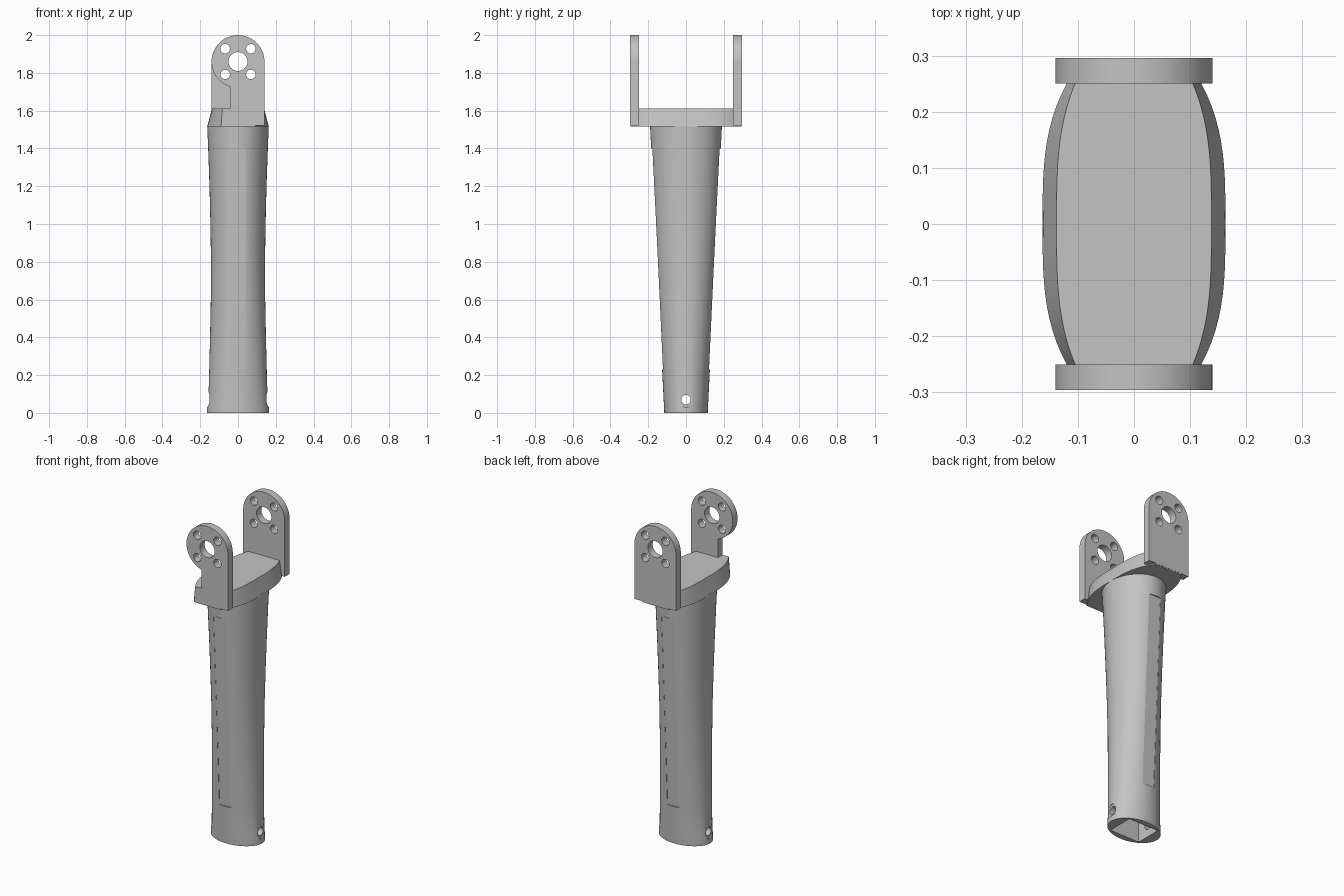
import bpy, bmesh, math
from mathutils import Matrix

if "Cube" in bpy.data.objects:
    bpy.data.objects.remove(bpy.data.objects["Cube"])

grey = bpy.data.materials.new("satin grey")
grey.diffuse_color = (0.55, 0.55, 0.55, 1)
grey.use_nodes = True
grey.node_tree.nodes["Principled BSDF"].inputs["Base Color"].default_value = grey.diffuse_color


def loft(name, rings):
    """Closed solid through a list of equal-length point rings."""
    bm = bmesh.new()
    vs = [[bm.verts.new(p) for p in r] for r in rings]
    n = len(vs[0])
    for a, b in zip(vs, vs[1:]):
        for i in range(n):
            j = (i + 1) % n
            bm.faces.new((a[i], a[j], b[j], b[i]))
    bm.faces.new(vs[0][::-1])
    bm.faces.new(vs[-1])
    bmesh.ops.recalc_face_normals(bm, faces=bm.faces)
    me = bpy.data.meshes.new(name)
    bm.to_mesh(me)
    bm.free()
    ob = bpy.data.objects.new(name, me)
    bpy.context.collection.objects.link(ob)
    me.materials.append(grey)
    return ob


def rod(axis, u, v, r, lo, hi, n=32):
    """Round cutter along x or y at (u, v) in the other two axes."""
    rings = []
    for w in (lo, hi):
        pts = []
        for i in range(n):
            a = math.tau * i / n
            p, q = u + r * math.cos(a), v + r * math.sin(a)
            pts.append((w, p, q) if axis == "x" else (p, w, q))
        rings.append(pts)
    return loft("cutter", rings)


def box(x0, x1, y0, y1, z0, z1):
    return loft("cutter", [[(x0, y0, z), (x1, y0, z), (x1, y1, z), (x0, y1, z)]
                           for z in (z0, z1)])


def cut(ob, cutters):
    bpy.context.view_layer.objects.active = ob
    for c in cutters:
        c.hide_render = True
        m = ob.modifiers.new("cut", "BOOLEAN")
        m.operation, m.solver, m.object = "DIFFERENCE", "EXACT", c
        bpy.ops.object.modifier_apply(modifier=m.name)
        bpy.data.objects.remove(c)


def smooth(ob):
    bpy.ops.object.select_all(action="DESELECT")
    ob.select_set(True)
    bpy.context.view_layer.objects.active = ob
    bpy.ops.object.shade_smooth_by_angle(angle=math.radians(25))


# Shaft: elliptical, waisted across x and widening upward along y
def half_depth(z):
    return 0.115 + 0.075 * z / 1.515


profile = [(0, 0.163), (0.03, 0.163), (0.07, 0.157), (0.2, 0.153), (0.4, 0.148),
           (0.6, 0.144), (0.8, 0.143), (1.0, 0.146), (1.2, 0.151), (1.4, 0.158),
           (1.52, 0.163)]
shaft = loft("shaft", [[(w * math.cos(math.tau * i / 64),
                         half_depth(z) * math.sin(math.tau * i / 64), z)
                        for i in range(64)] for z, w in profile])
cutters = [box(-0.1, 0.1, -0.08, 0.08, -0.1, 0.2),     # socket
           rod("x", 0, 0.07, 0.025, -0.3, 0.3)]        # pin hole
for s in (-1, 1):
    cutters.append(rod("x", 0, 0.07, 0.04, *sorted((s * 0.152, s * 0.3))))
    # long shallow groove on front and back
    rings = []
    for z in (0.23, 1.4):
        y = half_depth(z) - 0.0075
        rings.append([(-0.04, s * y, z), (0.04, s * y, z),
                      (0.04, s * 0.3, z), (-0.04, s * 0.3, z)])
    cutters.append(loft("cutter", rings))
cut(shaft, cutters)
smooth(shaft)


# Yoke base: barrel outline with sloping sides
def barrel(w, k, z):
    ys = [-0.295 + 0.59 * i / 28 for i in range(29)]
    xs = [w * (1 - k * abs(y / 0.379) ** 3.2) for y in ys]
    right = [(x, y, z) for x, y in zip(xs, ys)]
    return right + [(-x, y, z) for x, y, _ in reversed(right)]


base = loft("yoke_base", [barrel(0.163, 1, 1.515), barrel(0.138, 0.9, 1.612)])
smooth(base)


# Yoke ears: round-topped plates with a bore and four bolt holes
def ear(name, y0, y1, notched):
    r, zc = 0.14, 1.86
    end = math.pi + math.acos(0.04 / r) if notched else math.pi
    outline = [(r * math.cos(end * i / 40), zc + r * math.sin(end * i / 40))
               for i in range(41)]
    outline += [(-0.04 if notched else -r, 1.522), (r, 1.522)]
    ob = loft(name, [[(x, y, z) for x, z in outline] for y in (y0, y1)])
    holes = [rod("y", 0, zc, 0.05, y0 - 0.1, y1 + 0.1)]
    holes += [rod("y", sx * 0.068, zc + sz * 0.068, 0.025, y0 - 0.1, y1 + 0.1, 24)
              for sx in (-1, 1) for sz in (-1, 1)]
    cut(ob, holes)
    smooth(ob)


ear("front_ear", -0.296, -0.25, True)
ear("back_ear", 0.25, 0.296, False)
